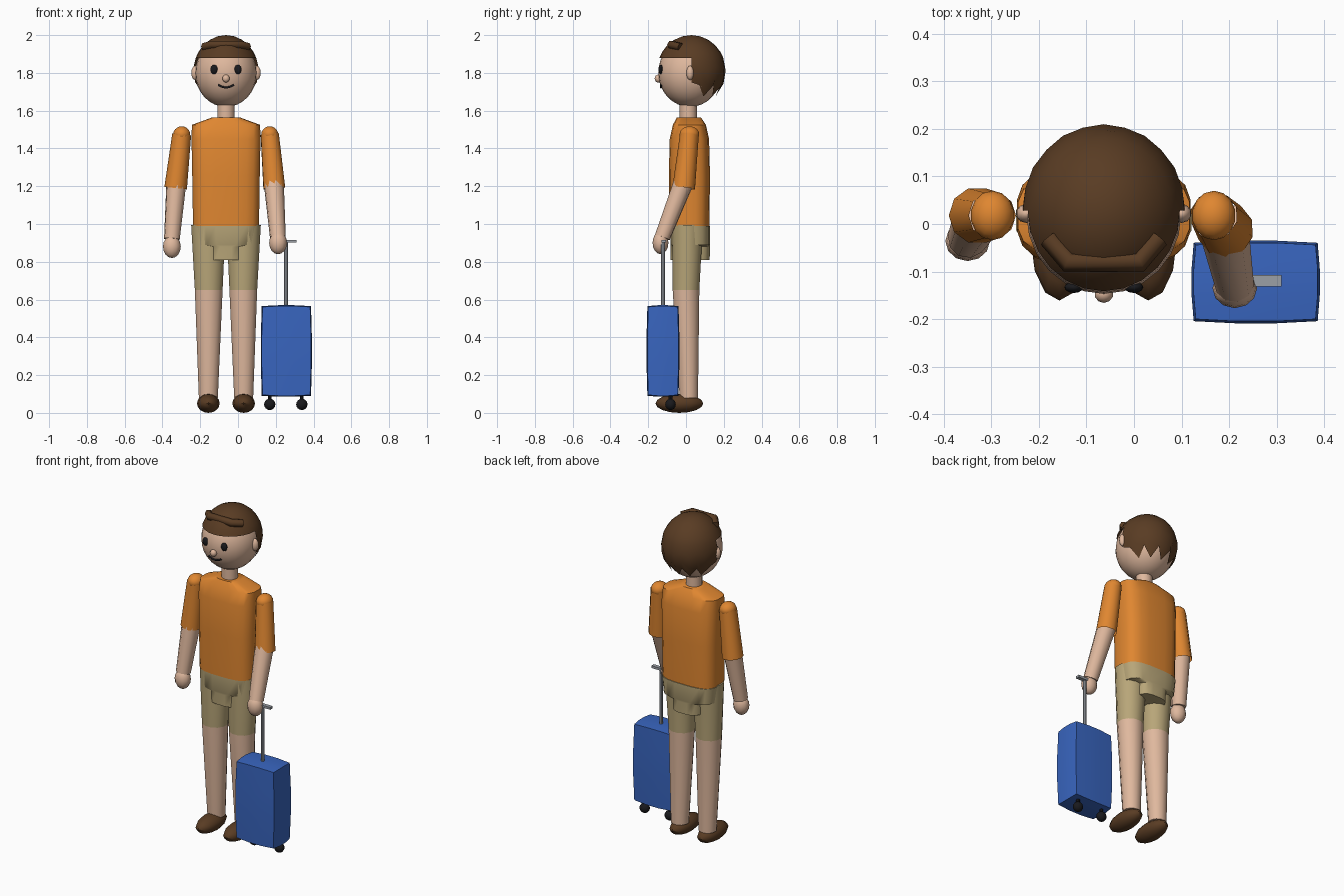
import bpy, bmesh, math
from mathutils import Vector, Matrix

if "Cube" in bpy.data.objects:
    bpy.data.objects.remove(bpy.data.objects["Cube"])

CX = -0.0635  # person's centre line


def mat(name, r, g, b):
    m = bpy.data.materials.new(name)
    m.diffuse_color = (r, g, b, 1)
    m.use_nodes = True
    m.node_tree.nodes["Principled BSDF"].inputs["Base Color"].default_value = m.diffuse_color
    return m


SKIN = mat("skin", 0.74, 0.48, 0.34)
ORANGE = mat("orange_shirt", 0.74, 0.24, 0.03)
KHAKI = mat("khaki", 0.48, 0.38, 0.19)
BROWN = mat("dark_brown", 0.10, 0.045, 0.017)
BLUE = mat("blue", 0.04, 0.13, 0.52)
GREY = mat("metal_grey", 0.33, 0.35, 0.38)
BLACK = mat("black", 0.01, 0.01, 0.012)


def finish(name, bm, mats, angle=40, rule=None):
    bmesh.ops.recalc_face_normals(bm, faces=bm.faces)
    if rule:
        for f in bm.faces:
            f.material_index = rule(f.calc_center_median())
    me = bpy.data.meshes.new(name)
    bm.to_mesh(me)
    bm.free()
    ob = bpy.data.objects.new(name, me)
    bpy.context.collection.objects.link(ob)
    for m in mats:
        me.materials.append(m)
    bpy.ops.object.select_all(action='DESELECT')
    ob.select_set(True)
    bpy.context.view_layer.objects.active = ob
    if angle:
        bpy.ops.object.shade_smooth_by_angle(angle=math.radians(angle))
    return ob


def ball(name, c, r, m, u=14, v=10):
    bm = bmesh.new()
    bmesh.ops.create_uvsphere(bm, u_segments=u, v_segments=v, radius=1,
                              matrix=Matrix.Translation(c) @ Matrix.Diagonal((*r, 1)))
    return finish(name, bm, [m])


def tube(name, p, q, r1, r2, m, n=10, caps=True):
    p, q = Vector(p), Vector(q)
    d = q - p
    bm = bmesh.new()
    bmesh.ops.create_cone(bm, cap_ends=caps, segments=n, radius1=r1, radius2=r2, depth=d.length,
                          matrix=Matrix.Translation((p + q) / 2) @ d.to_track_quat('Z', 'Y').to_matrix().to_4x4())
    return finish(name, bm, [m])


def loft(name, rings, mats, n=16, power=2.0, rule=None):
    """Horizontal super-ellipse rings (x, y, z, rx, ry) joined and capped."""
    bm = bmesh.new()
    loops = []
    for x, y, z, rx, ry in rings:
        loop = []
        for i in range(n):
            a = 2 * math.pi * (i + 0.5) / n
            c, s = math.cos(a), math.sin(a)
            loop.append(bm.verts.new((x + rx * math.copysign(abs(c) ** (2 / power), c),
                                      y + ry * math.copysign(abs(s) ** (2 / power), s), z)))
        loops.append(loop)
    for a, b in zip(loops, loops[1:]):
        for i in range(n):
            bm.faces.new((a[i], a[(i + 1) % n], b[(i + 1) % n], b[i]))
    bm.faces.new(loops[0])
    bm.faces.new(loops[-1])
    return finish(name, bm, mats, 40, rule)


def wire(name, pts, r, m):
    cu = bpy.data.curves.new(name, 'CURVE')
    cu.dimensions = '3D'
    cu.bevel_depth, cu.bevel_resolution, cu.use_fill_caps = r, 1, True
    sp = cu.splines.new('POLY')
    sp.points.add(len(pts) - 1)
    for p, co in zip(sp.points, pts):
        p.co = (*co, 1)
    cu.materials.append(m)
    ob = bpy.data.objects.new(name, cu)
    bpy.context.collection.objects.link(ob)
    bpy.ops.object.select_all(action='DESELECT')
    ob.select_set(True)
    bpy.context.view_layer.objects.active = ob
    bpy.ops.object.convert(target='MESH')
    return ob


# Head, neck and face
HC, HR = Vector((CX, 0.02, 1.80)), (0.163, 0.167, 0.18)


def face_y(dx, z):
    return HC.y - HR[1] * math.sqrt(1 - (dx / HR[0]) ** 2 - ((z - HC.z) / HR[2]) ** 2)


ball("head", HC, HR, SKIN, 24, 16)
tube("neck", (CX, 0.012, 1.53), (CX, 0.012, 1.65), 0.046, 0.046, SKIN, 14)
ball("nose", (CX, -0.147, 1.77), (0.02, 0.019, 0.021), SKIN, 10, 8)
for s, side in ((-1, "left"), (1, "right")):
    ball(side + "_eye", (CX + s * 0.063, face_y(0.063, 1.818), 1.818), (0.02, 0.012, 0.025), BLACK, 12, 8)
    ball(side + "_ear", (CX + s * 0.163, 0.022, 1.80), (0.022, 0.02, 0.038), SKIN, 10, 8)
mouth = []
for i in range(9):
    dx = -0.042 + 0.084 * i / 8
    z = 1.723 + 0.014 * (dx / 0.042) ** 2
    mouth.append((CX + dx, face_y(dx, z) - 0.001, z))
wire("mouth", mouth, 0.006, BLACK)

# Hair shell: straight fringe line in front, jagged tips at the back
hc, hr = Vector((CX, 0.028, 1.81)), (0.172, 0.182, 0.19)
bm = bmesh.new()
N = 24


def hair_vert(k, z):
    a = 2 * math.pi * k / N
    t = math.sqrt(max(0, 1 - ((z - hc.z) / hr[2]) ** 2))
    return bm.verts.new((hc.x + hr[0] * t * math.cos(a), hc.y + hr[1] * t * math.sin(a), z))


def tip(k):
    if k in (0, N // 2):
        return 1.75
    return 1.675 if k % 2 == 0 else 1.735


tops = [hc.z + hr[2] * math.sin(math.radians(e)) for e in (90, 75, 60, 45, 32)] + [1.88]
for k in range(N):
    rows = [(z, z) for z in tops]
    if k < N // 2:
        rows += [tuple(1.88 + (tip(j) - 1.88) * t for j in (k, k + 1)) for t in (0.33, 0.67, 1)]
    for (a0, a1), (b0, b1) in zip(rows, rows[1:]):
        bm.faces.new((hair_vert(k, a0), hair_vert(k, b0), hair_vert(k + 1, b1), hair_vert(k + 1, a1)))
bmesh.ops.remove_doubles(bm, verts=bm.verts, dist=0.0005)
finish("hair", bm, [BROWN])
wire("hair_fringe", [(CX - 0.115, -0.03, 1.938), (CX - 0.075, -0.08, 1.95),
                     (CX + 0.075, -0.08, 1.95), (CX + 0.115, -0.03, 1.938)], 0.022, BROWN)

# Shirt and hips
loft("shirt", [(CX, 0.018, 0.99, 0.176, 0.106), (CX, 0.018, 1.25, 0.18, 0.11),
               (CX, 0.018, 1.45, 0.184, 0.105), (CX, 0.018, 1.525, 0.182, 0.088),
               (CX, 0.015, 1.565, 0.072, 0.064)], [ORANGE], 20, 3.2)
loft("shorts_hips", [(CX, 0.022, 0.81, 0.095, 0.104), (CX, 0.022, 0.88, 0.097, 0.106),
                     (CX, 0.022, 0.89, 0.165, 0.106), (CX, 0.022, 0.99, 0.178, 0.106)], [KHAKI], 20, 3.2)

# Legs with shorts, and shoes
for s, side in ((-1, "left"), (1, "right")):
    x = CX + s * 0.0935
    loft(side + "_leg", [(x, 0.015, 0.08, 0.052, 0.05), (x + s * -0.002, 0.0, 0.65, 0.076, 0.073),
                         (x, 0.008, 0.995, 0.094, 0.084)], [SKIN, KHAKI], 12, 2,
         lambda c: 1 if c.z > 0.65 else 0)
    ball(side + "_shoe", (x, -0.035, 0.05), (0.06, 0.126, 0.05), BROWN, 12, 8)

# Arms: shoulder ball, open sleeve, forearm, hand
arms = {"left": ((-0.298, 0.018, 1.475), (-0.33, 0.018, 1.19), (-0.35, -0.03, 0.92), (-0.35, -0.036, 0.88)),
        "right": ((0.168, 0.018, 1.475), (0.192, -0.012, 1.19), (0.211, -0.125, 0.93), (0.212, -0.135, 0.90))}
for side, (sh, el, wr, hd) in arms.items():
    ball(side + "_shoulder", sh, (0.046, 0.052, 0.042), ORANGE)
    tube(side + "_sleeve", sh, el, 0.05, 0.06, ORANGE, 10, False)
    up = Vector(el).lerp(Vector(sh), 0.15)
    tube(side + "_forearm", up, wr, 0.054, 0.042, SKIN)
    ball(side + "_hand", hd, (0.047, 0.042, 0.06), SKIN, 12, 8)

# Suitcase: gently bulged box
bm = bmesh.new()
bmesh.ops.create_cube(bm, size=2)
bmesh.ops.subdivide_edges(bm, edges=bm.edges, cuts=2, use_grid_fill=True)
half = (0.136, 0.088, 0.243)
for v in bm.verts:
    u = v.co.copy()
    for i in range(3):
        a, b = u[(i + 1) % 3], u[(i + 2) % 3]
        v.co[i] = u[i] * (half[i] - 0.005 * (a * a + b * b))
    v.co += Vector((0.256, -0.122, 0.328))
finish("suitcase", bm, [BLUE], 30)

# Wheels, pull rod and grip
for i, x in enumerate((0.168, 0.338)):
    ball("wheel_%d" % (i + 1), (x, -0.082, 0.045), (0.03, 0.028, 0.03), BLACK, 12, 8)
    tube("wheel_post_%d" % (i + 1), (x, -0.082, 0.05), (x, -0.082, 0.10), 0.01, 0.01, BLACK, 8)
tube("pull_rod", (0.254, -0.122, 0.55), (0.254, -0.122, 0.91), 0.01, 0.01, GREY, 8)
bm = bmesh.new()
bmesh.ops.create_cube(bm, size=1, matrix=Matrix.Translation((0.253, -0.119, 0.908))
                      @ Matrix.Diagonal((0.115, 0.024, 0.014, 1)))
finish("grip", bm, [GREY], 0)
